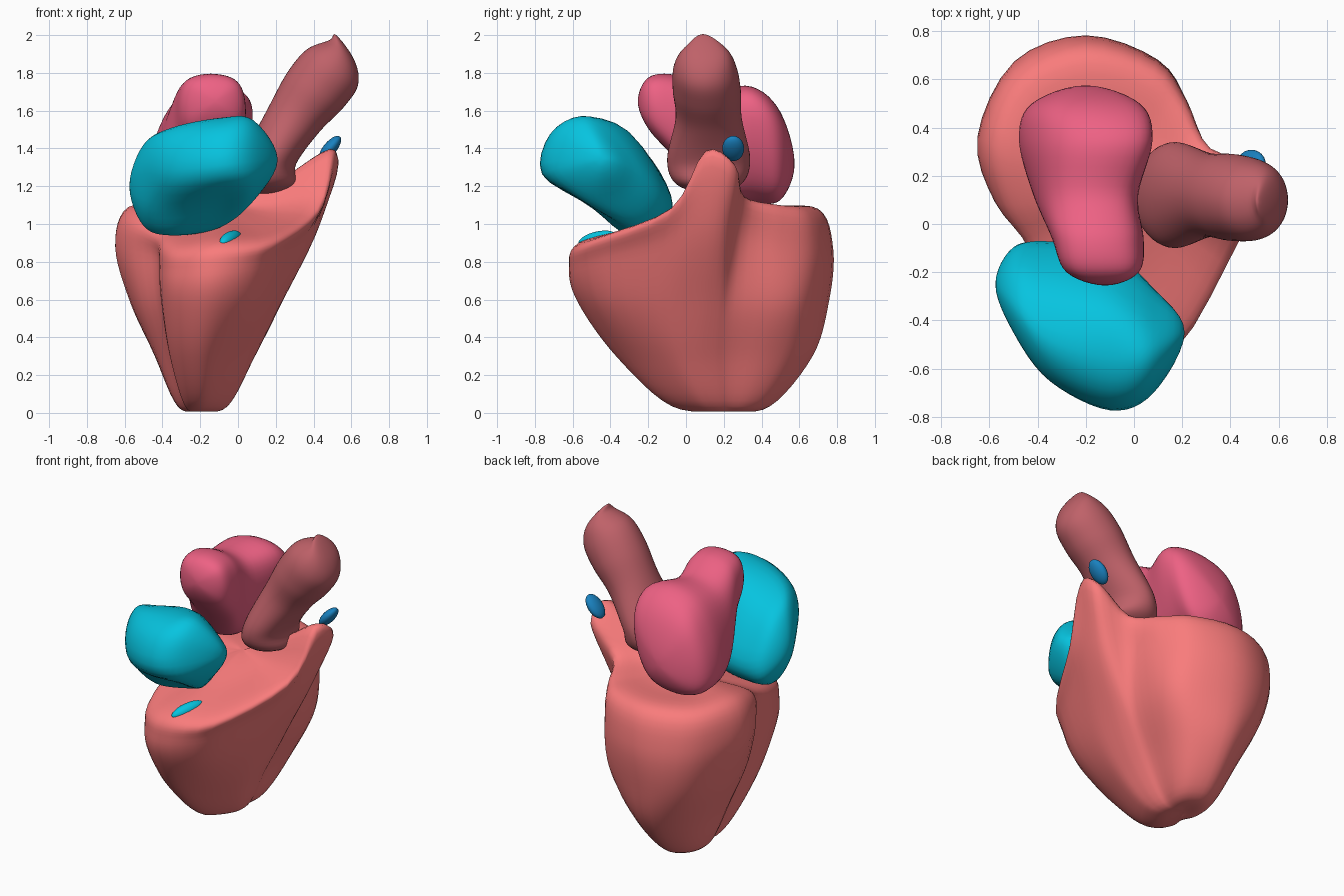
import bpy, bmesh, math
from mathutils import Vector as V

if "Cube" in bpy.data.objects:
    bpy.data.objects.remove(bpy.data.objects["Cube"])


def material(name, rgb):
    m = bpy.data.materials.new(name)
    m.diffuse_color = (*rgb, 1)
    m.use_nodes = True
    m.node_tree.nodes["Principled BSDF"].inputs["Base Color"].default_value = m.diffuse_color
    return m


RED = material("ventricle_red", (0.95, 0.2, 0.2))
DARK = material("vessel_red", (0.52, 0.12, 0.14))
PINK = material("atrium_pink", (0.85, 0.12, 0.23))
TEAL = material("atrium_teal", (0.002, 0.55, 0.74))
BLUE = material("vessel_blue", (0.01, 0.22, 0.52))


def catmull(a, b, c, d, t):
    return 0.5 * (2 * b + (c - a) * t + (2 * a - 5 * b + 4 * c - d) * t * t
                  + (3 * b - a - 3 * c + d) * t ** 3)


def closed(ring, steps=4):
    n = len(ring)
    return [catmull(ring[i - 1], ring[i], ring[(i + 1) % n], ring[(i + 2) % n], k / steps)
            for i in range(n) for k in range(steps)]


def loft(name, rings, start, end, mat, steps=6):
    """Smooth closed skin through the rings, rounded off at both poles."""
    rings = [closed([V(p) for p in r]) for r in rings]
    n = len(rings[0])
    flip = lambda r: r[n // 2:] + r[:n // 2]
    rows = [flip(rings[0]), [V(start)] * n, *rings, [V(end)] * n, flip(rings[-1])]
    bm = bmesh.new()
    skin = []
    for j in range(1, len(rows) - 2):
        for k in range(steps):
            if j == 1 and k == 0:
                continue
            skin.append([bm.verts.new(catmull(*(rows[j + o][i] for o in (-1, 0, 1, 2)), k / steps))
                         for i in range(n)])
    first, last = bm.verts.new(start), bm.verts.new(end)
    for i in range(n):
        q = (i + 1) % n
        for a, b in zip(skin, skin[1:]):
            bm.faces.new((a[i], a[q], b[q], b[i]))
        bm.faces.new((first, skin[0][q], skin[0][i]))
        bm.faces.new((last, skin[-1][i], skin[-1][q]))
    bmesh.ops.recalc_face_normals(bm, faces=bm.faces)
    for f in bm.faces:
        f.smooth = True
    me = bpy.data.meshes.new(name)
    bm.to_mesh(me)
    bm.free()
    ob = bpy.data.objects.new(name, me)
    bpy.context.collection.objects.link(ob)
    me.materials.append(mat)
    return ob


def oval(c, u, v, ru, rv, power=1.0, n=12):
    """Ring around c, spanned by the directions u and v."""
    s = lambda a: math.copysign(abs(a) ** power, a)
    u, v = V(u).normalized(), V(v).normalized()
    return [V(c) + u * ru * s(math.cos(2 * math.pi * i / n)) + v * rv * s(math.sin(2 * math.pi * i / n))
            for i in range(n)]


def blob(name, loc, radii, rot, mat):
    bpy.ops.mesh.primitive_uv_sphere_add(segments=24, ring_count=14, location=loc, rotation=rot)
    ob = bpy.context.object
    ob.name = name
    ob.scale = radii
    bpy.ops.object.shade_smooth()
    ob.data.materials.append(mat)


# Ventricles: rings run round the left chamber, then the front right one and its outflow spout
low = [(x, y, 0.3) for x, y in [
    (.06, .24), (.07, .42), (.01, .57), (-.18, .67), (-.34, .58), (-.43, .4), (-.43, .18), (-.35, 0),
    (-.36, -.17), (-.3, -.31), (-.18, -.37), (-.05, -.27), (.07, -.08), (.09, .05), (.08, .15)]]
mid = [(x, y, 0.58) for x, y in [
    (.19, .26), (.19, .5), (.09, .65), (-.2, .755), (-.45, .66), (-.565, .38), (-.53, .12), (-.41, -.08),
    (-.4, -.3), (-.32, -.48), (-.14, -.57), (.07, -.45), (.2, -.15), (.23, .05), (.22, .17)]]
upper = [(.27, .29, .92), (.22, .5, .88), (.1, .68, .87), (-.2, .78, .86), (-.5, .67, .86),
         (-.65, .36, .88), (-.58, .1, .86), (-.43, -.08, .82), (-.41, -.31, .76), (-.33, -.5, .75),
         (-.13, -.62, .76), (.14, -.51, .8), (.34, -.12, .9), (.43, .08, 1.0), (.41, .21, .98)]
rim = [(.31, .31, 1.14), (.2, .5, 1.09), (.08, .63, 1.08), (-.2, .7, 1.08), (-.47, .59, 1.08),
       (-.58, .33, 1.09), (-.53, .08, 1.03), (-.42, -.1, .95), (-.38, -.3, .9), (-.3, -.46, .875),
       (-.11, -.565, .9), (.18, -.48, .92), (.42, -.08, 1.08), (.5, .1, 1.38), (.51, .26, 1.31)]
foot, roof = V((-.2, .22, .015)), V((-.05, .12, 1.09))
base = [(.5 * x - .1, .5 * y + .11, .035) for x, y, _ in low]
inner = [V(p).lerp(roof, .5) for p in rim]
loft("ventricles", [base, low, mid, upper, rim, inner], foot, roof, RED)

# Right atrium: slanting sections across x
sections = {
    -.5: [(-.45, 1.27), (-.42, 1.38), (-.33, 1.42), (-.2, 1.34), (-.11, 1.18), (-.11, 1.05), (-.24, .99), (-.38, 1.09)],
    -.35: [(-.64, 1.24), (-.62, 1.42), (-.48, 1.51), (-.25, 1.42), (-.08, 1.15), (-.12, 1.0), (-.3, .94), (-.47, 1.07)],
    -.1: [(-.76, 1.26), (-.72, 1.47), (-.55, 1.56), (-.32, 1.5), (-.13, 1.2), (-.16, 1.04), (-.3, .98), (-.52, 1.11)],
    .08: [(-.7, 1.29), (-.66, 1.47), (-.54, 1.55), (-.4, 1.48), (-.27, 1.3), (-.31, 1.17), (-.45, 1.12), (-.6, 1.18)]}
loft("right_atrium", [[(x, y, z) for y, z in s] for x, s in sections.items()],
     (-.575, -.25, 1.2), (.21, -.45, 1.34), TEAL)

# Left atrium: two lobes strung along y, the back one leaning right
X, Y = (1, 0, 0), (0, 1, 0)
lobes = [(-.13, -.2, 1.64, .15, .135, 0), (-.15, -.06, 1.57, .19, .22, 0), (-.2, .12, 1.43, .21, .29, .15),
         (-.2, .35, 1.42, .25, .32, .3), (-.2, .5, 1.36, .21, .24, .25)]
loft("left_atrium", [oval((x, y, z), X, (s, 0, 1), a, b, .78) for x, y, z, a, b, s in lobes],
     (-.12, -.255, 1.65), (-.2, .575, 1.32), PINK)

# Aorta: leaning tube with a swollen root
tube = [(.15, .12, 1.21, .15, .17, 0), (.17, .12, 1.34, .14, .22, -.15), (.30, .12, 1.56, .15, .175, -.55),
        (.41, .11, 1.71, .175, .18, -.65), (.50, .1, 1.83, .165, .165, -.7), (.55, .1, 1.92, .085, .11, -.8)]
loft("aorta", [oval((x, y, z), (1, 0, s), Y, a, b) for x, y, z, a, b, s in tube],
     (.15, .12, 1.16), (.52, .09, 2.0), DARK)

# Pulmonary valve beside the spout, inflow valve showing through the front top
blob("pulmonary_valve", (.487, .25, 1.4), (.035, .058, .082), (0, math.radians(40), 0), BLUE)
blob("inflow_valve", (-.04, -.47, .92), (.04, .11, .04), (math.radians(12), 0, math.radians(-25)), TEAL)
